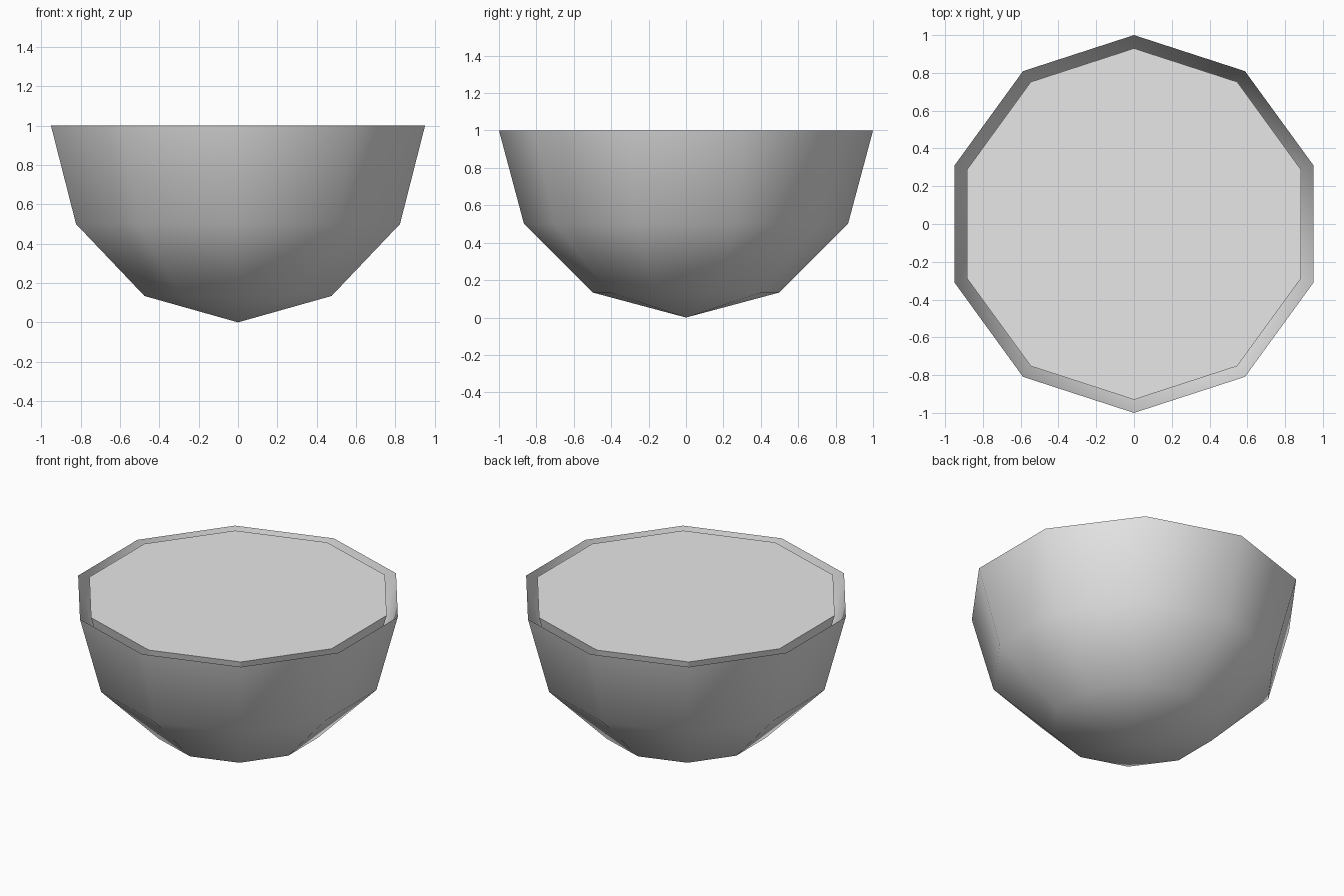
import bpy
import bmesh
from math import sin, cos, radians, tau
from mathutils import Vector

cube = bpy.data.objects.get("Cube")
if cube:
    bpy.data.objects.remove(cube, do_unlink=True)

grey = bpy.data.materials.new("light grey")
grey.use_nodes = True
grey.diffuse_color = (0.8, 0.8, 0.8, 1)
grey.node_tree.nodes["Principled BSDF"].inputs["Base Color"].default_value = grey.diffuse_color


def half_sphere(name, radius, capped, smooth):
    """Ten-sided lower half sphere, centred one unit above the ground."""
    bm = bmesh.new()
    # Quarter-circle profile, from the pole to the rim, turned about z
    profile = [bm.verts.new((0, radius * sin(radians(a)), 1 - radius * cos(radians(a))))
               for a in (0, 30, 60, 90)]
    edges = [bm.edges.new(pair) for pair in zip(profile, profile[1:])]
    bmesh.ops.spin(bm, geom=profile + edges, cent=(0, 0, 0), axis=(0, 0, 1),
                   angle=tau, steps=10, use_merge=False)
    bmesh.ops.remove_doubles(bm, verts=bm.verts, dist=0.001)
    for face in bm.faces:
        face.normal_update()
        if face.normal.dot(face.calc_center_median() - Vector((0, 0, 1))) < 0:
            face.normal_flip()
        face.smooth = smooth
    if capped:
        rim = [e for e in bm.edges if e.is_boundary]
        cap = bmesh.ops.contextual_create(bm, geom=rim)["faces"][0]
        cap.smooth = False
        cap.normal_update()
        if cap.normal.z < 0:
            cap.normal_flip()
    mesh = bpy.data.meshes.new(name)
    bm.to_mesh(mesh)
    bm.free()
    mesh.materials.append(grey)
    obj = bpy.data.objects.new(name, mesh)
    bpy.context.collection.objects.link(obj)
    return obj


# Open thin bowl, with a faceted filling set inside and a narrow gap around it
half_sphere("bowl", 1.0, capped=False, smooth=True)
half_sphere("filling", 0.93, capped=True, smooth=False)
